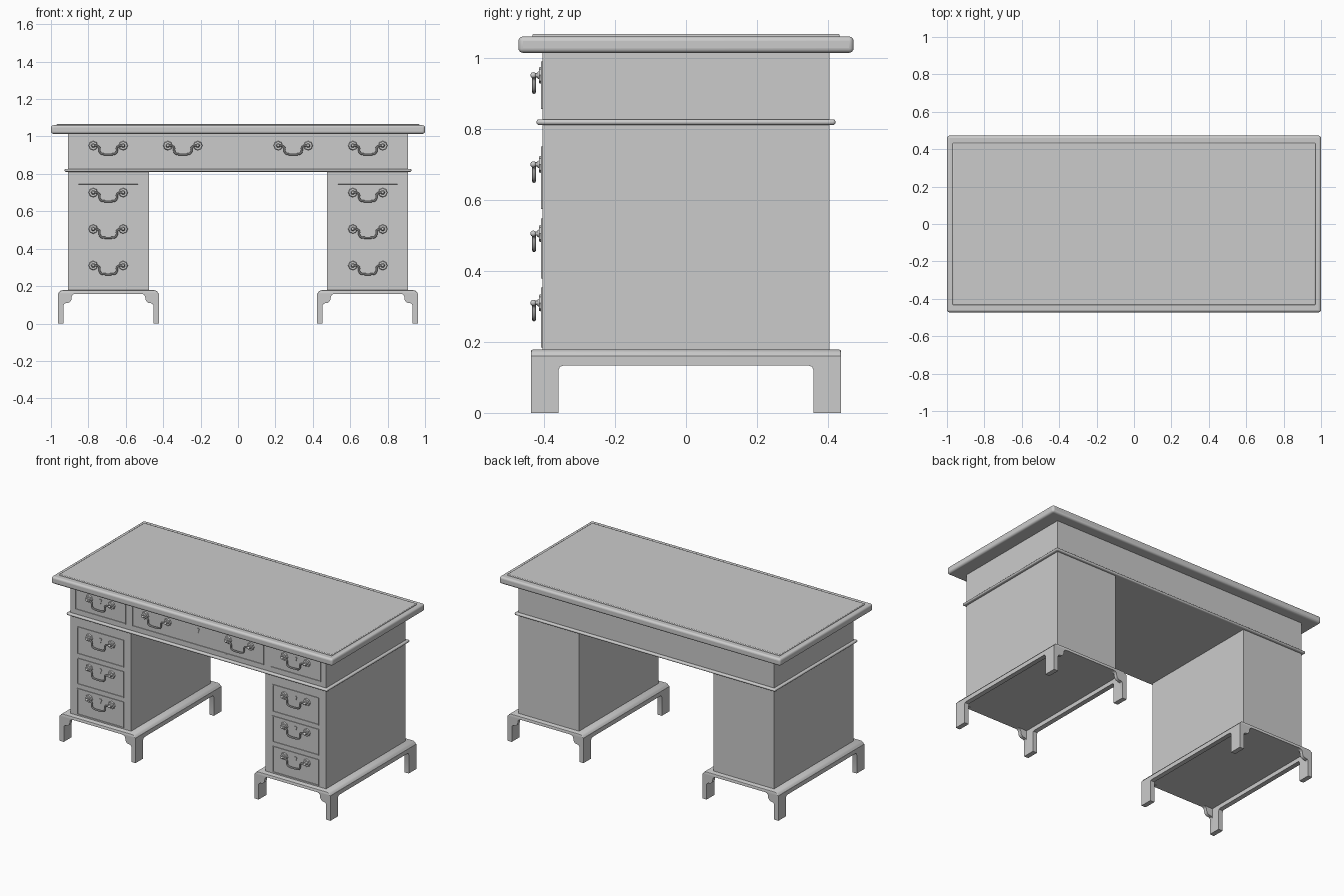
import bpy, bmesh
from math import cos, pi
from mathutils import Matrix, Vector

if "Cube" in bpy.data.objects:
    bpy.data.objects.remove(bpy.data.objects["Cube"])


def finish(name, bm, bevel=0, segments=3):
    bmesh.ops.recalc_face_normals(bm, faces=bm.faces)
    me = bpy.data.meshes.new(name)
    bm.to_mesh(me)
    bm.free()
    ob = bpy.data.objects.new(name, me)
    bpy.context.collection.objects.link(ob)
    if bevel:
        m = ob.modifiers.new("bevel", 'BEVEL')
        m.width, m.segments = bevel, segments
    bpy.ops.object.select_all(action='DESELECT')
    ob.select_set(True)
    bpy.context.view_layer.objects.active = ob
    bpy.ops.object.shade_smooth_by_angle(angle=0.6)
    return ob


def box_bm(x0, x1, y0, y1, z0, z1):
    bm = bmesh.new()
    size = Matrix.Diagonal((x1 - x0, y1 - y0, z1 - z0, 1))
    mid = Matrix.Translation(((x0 + x1) / 2, (y0 + y1) / 2, (z0 + z1) / 2))
    bmesh.ops.create_cube(bm, size=1, matrix=mid @ size)
    return bm


def box(name, *dims, bevel=0, segments=3):
    return finish(name, box_bm(*dims), bevel, segments)


def extrude(points, depth):
    """Extrude a closed 3D outline along the vector depth."""
    bm = bmesh.new()
    face = bm.faces.new([bm.verts.new(p) for p in points])
    new = bmesh.ops.extrude_face_region(bm, geom=[face])['geom']
    bmesh.ops.translate(bm, vec=depth, verts=[v for v in new if isinstance(v, bmesh.types.BMVert)])
    return bm


def mirrored(half):
    return half + [(-a, z) for a, z in reversed(half)]


FRONT = -0.404

# Top slab, writing surface, upper case and waist moulding
box("top_slab", -1, 1, -0.472, 0.472, 1.014, 1.06, bevel=0.013, segments=4)
box("writing_surface", -0.97, 0.97, -0.433, 0.433, 1.05, 1.067, bevel=0.004, segments=2)
box("upper_case", -0.91, 0.91, FRONT, 0.404, 0.815, 1.02)
box("waist_moulding", -0.927, 0.927, -0.421, 0.421, 0.811, 0.827, bevel=0.0075, segments=4)

# Bracket base outlines: local (offset, z)
shoulder = [(0.27, 0.152), (0.268, 0.161), (0.262, 0.170), (0.254, 0.176), (0.245, 0.178)]
bracket = [(0.175, 0.159), (0.187, 0.156), (0.194, 0.149), (0.197, 0.140), (0.198, 0.128),
           (0.203, 0.118), (0.212, 0.111), (0.226, 0.109), (0.235, 0.106), (0.240, 0.098),
           (0.240, 0), (0.27, 0)]
side_arch = [(0.345, 0.133), (0.355, 0.130), (0.359, 0.120), (0.359, 0), (0.437, 0), (0.437, 0.160)]

# Pedestals with bracket bases
for cx, side in ((-0.693, "left"), (0.693, "right")):
    box(side + "_pedestal", cx - 0.216, cx + 0.216, FRONT, 0.404, 0.172, 0.815)
    slab = extrude([(cx + u, -0.437, z) for u, z in mirrored([(0.27, 0.159)] + shoulder[1:])],
                   Vector((0, 0.874, 0)))
    rim = [e for e in slab.edges if abs(e.verts[0].co.y - e.verts[1].co.y) < 1e-5
           and min(v.co.z for v in e.verts) > 0.1595]
    bmesh.ops.bevel(slab, geom=rim, offset=0.005, segments=2, affect='EDGES', profile=0.5)
    finish(side + "_base_plate", slab)
    for y, end in ((-0.437, "front"), (0.415, "back")):
        outline = [(cx + u, y, z) for u, z in mirrored(bracket + [(0.27, 0.160)])]
        finish(f"{side}_{end}_bracket", extrude(outline, Vector((0, 0.022, 0))))
    for x, end in ((cx - 0.27, "outer_left"), (cx + 0.24, "outer_right")):
        outline = [(x, y, z) for y, z in mirrored(side_arch)]
        finish(f"{side}_{end}_feet", extrude(outline, Vector((0.03, 0, 0))))


# Handle: scalloped rosettes, posts and a hanging bail
def make_handle():
    half = [(0.08, 0), (0.064, 0), (0.052, -0.004), (0.045, -0.012), (0.047, -0.026),
            (0.043, -0.039), (0.033, -0.045), (0.015, -0.047)]
    path = mirrored(half)
    cu = bpy.data.curves.new("bail_path", 'CURVE')
    cu.dimensions, cu.bevel_depth, cu.bevel_resolution = '3D', 0.0055, 2
    cu.use_fill_caps = True
    sp = cu.splines.new('NURBS')
    sp.points.add(len(path) - 1)
    for p, (x, z) in zip(sp.points, path):
        p.co = (x, -0.428, z, 1)
    sp.use_endpoint_u, sp.order_u, sp.resolution_u = True, 3, 3
    ob = bpy.data.objects.new("bail_path", cu)
    bpy.context.collection.objects.link(ob)
    me = bpy.data.meshes.new_from_object(ob.evaluated_get(bpy.context.evaluated_depsgraph_get()))
    bpy.data.objects.remove(ob)
    bm = bmesh.new()
    bm.from_mesh(me)
    turn = Matrix.Rotation(pi / 2, 4, 'X')
    for s in (-0.08, 0.08):
        for count, r0, r1, y0, y1 in ((32, 0.026, 0.022, -0.402, -0.414), (12, 0.012, 0.008, -0.413, -0.419),
                                      (12, 0.006, 0.006, -0.412, -0.432)):
            place = Matrix.Translation((s, (y0 + y1) / 2, 0)) @ turn
            made = bmesh.ops.create_cone(bm, cap_ends=True, segments=count, radius1=r0,
                                         radius2=r1, depth=abs(y1 - y0), matrix=place)
            if count == 32:
                for v in made['verts']:
                    d = Vector((v.co.x - s, v.co.z))
                    k = 0.95 + 0.06 * cos(8 * d.angle_signed(Vector((1, 0))))
                    v.co.x, v.co.z = s + d.x * k, d.y * k
        bmesh.ops.create_uvsphere(bm, u_segments=12, v_segments=8, radius=0.0085,
                                  matrix=Matrix.Translation((s, -0.430, 0)))
    return finish("drawer_handle", bm)


handle = make_handle()
used = False


def add_handle(x, z):
    global used
    ob = handle.copy() if used else handle
    if used:
        bpy.context.collection.objects.link(ob)
    used = True
    ob.location = (x, 0, z)


# Drawer front with a raised bead around a recessed panel, plus keyhole plate
def drawer(name, x0, x1, z0, z1, hz, handles):
    bm = box_bm(x0, x1, FRONT - 0.004, FRONT + 0.01, z0, z1)
    face = min(bm.faces, key=lambda f: f.calc_center_median().y)
    bmesh.ops.inset_region(bm, faces=[face], thickness=0.007)
    bmesh.ops.inset_region(bm, faces=[face], thickness=0.001, depth=-0.003)
    finish(name, bm)
    cx = (x0 + x1) / 2
    key = [(0.003, -0.016), (0.005, -0.004), (0.010, 0.005), (0.006, 0.013)]
    outline = [(cx + u, FRONT - 0.005, hz + 0.005 + w) for u, w in mirrored(key)]
    finish(name + "_keyhole_plate", extrude(outline, Vector((0, 0.006, 0))))
    for h in handles:
        add_handle(h, hz)


drawer("centre_drawer", -0.468, 0.468, 0.856, 0.99, 0.951, (-0.295, 0.295))
for s, side in ((-1, "left"), (1, "right")):
    cx = s * 0.694
    drawer(side + "_top_drawer", cx - 0.18, cx + 0.18, 0.856, 0.99, 0.951, (cx,))
    for i, (z0, z1, hz) in enumerate(((0.574, 0.75, 0.70), (0.379, 0.548, 0.505), (0.184, 0.353, 0.31))):
        drawer(f"{side}_pedestal_drawer_{i + 1}", cx - 0.165, cx + 0.165, z0, z1, hz, (cx,))
